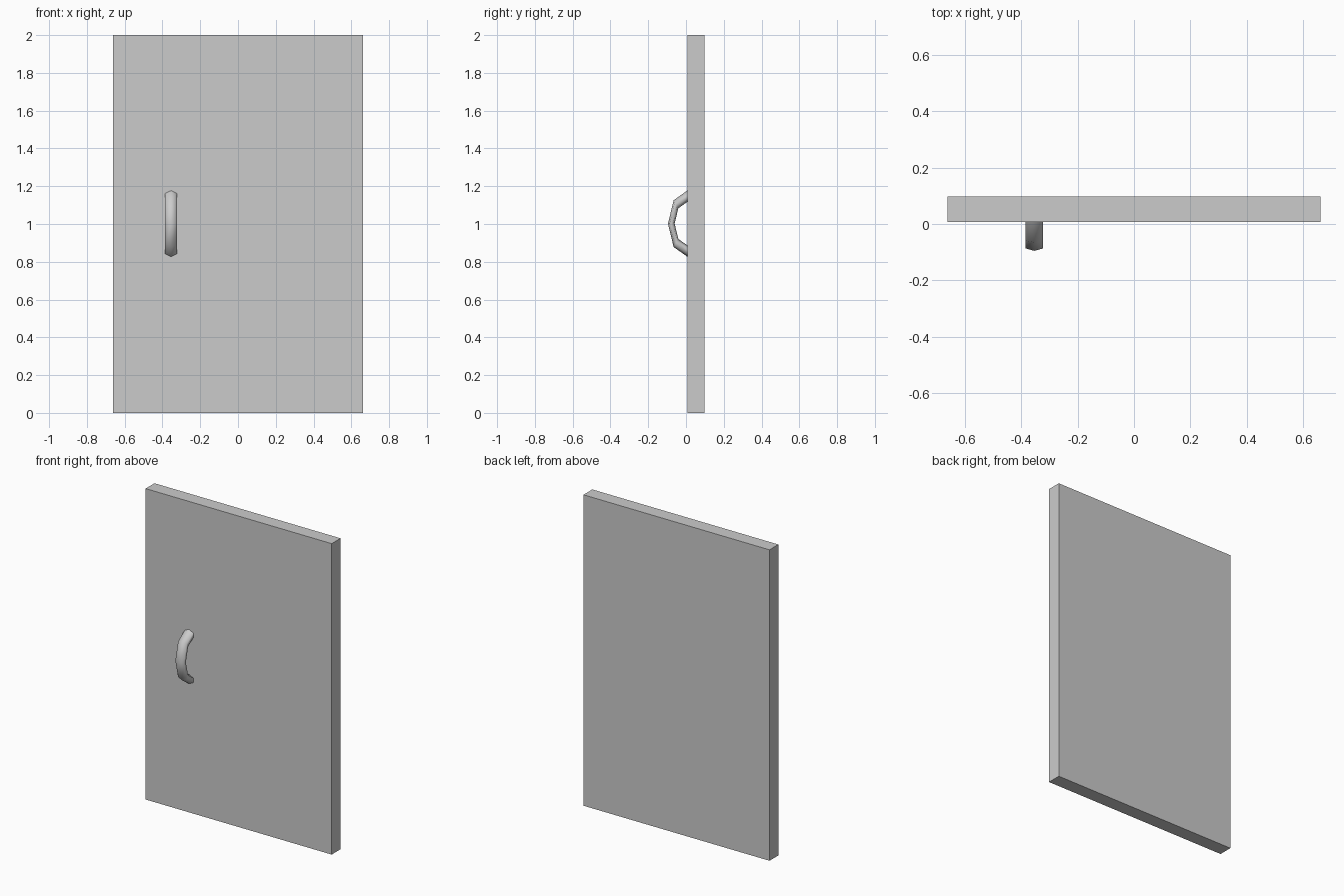
import bpy, bmesh
from math import sin, cos, pi, radians

if "Cube" in bpy.data.objects:
    bpy.data.objects.remove(bpy.data.objects["Cube"])

# Door panel
bpy.ops.mesh.primitive_cube_add(size=1, location=(0, 0.052, 1))
door = bpy.context.object
door.name = "door_panel"
door.scale = (1.324, 0.09, 2)
bpy.ops.object.transform_apply(location=False, rotation=False, scale=True)

# Pull handle: flattened half ring, 4 spans, six-sided section
SIDES, SPANS = 6, 4
RING, TUBE = 0.145, 0.03
FLATTEN = 0.585
X_RADIUS = 0.036
bm = bmesh.new()
rings = []
for i in range(SPANS + 1):
    a = -pi / 2 + pi * i / SPANS
    ring = []
    for j in range(SIDES):
        t = 2 * pi * j / SIDES
        r = RING + TUBE * cos(t)
        ring.append(bm.verts.new((X_RADIUS * sin(t), -r * cos(a) * FLATTEN, r * sin(a))))
    rings.append(ring)
for lower, upper in zip(rings, rings[1:]):
    for j in range(SIDES):
        k = (j + 1) % SIDES
        bm.faces.new((lower[j], lower[k], upper[k], upper[j]))
bmesh.ops.recalc_face_normals(bm, faces=bm.faces[:])
for f in bm.faces:
    f.smooth = True
# Make sure the skin faces outward from the ring centre line
outer = max(bm.faces, key=lambda f: f.calc_center_median().length)
if outer.normal.dot(outer.calc_center_median()) < 0:
    bmesh.ops.reverse_faces(bm, faces=bm.faces[:])
mesh = bpy.data.meshes.new("pull_handle")
bm.to_mesh(mesh)
bm.free()
handle = bpy.data.objects.new("pull_handle", mesh)
handle.location = (-0.354, 0.007, 1.002)
bpy.context.collection.objects.link(handle)
